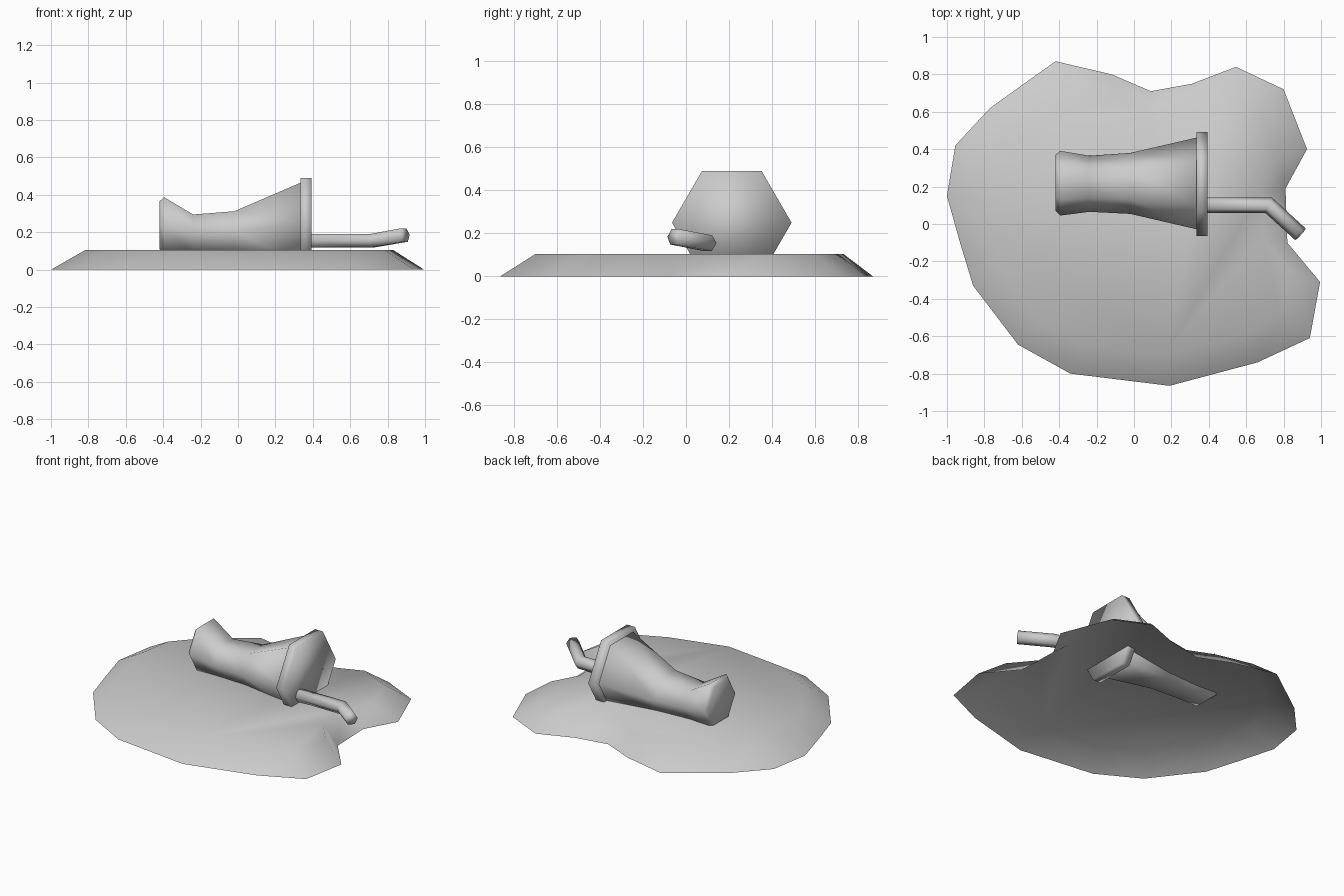
import bpy, bmesh
from math import cos, sin, pi
from mathutils import Vector

if "Cube" in bpy.data.objects:
    bpy.data.objects.remove(bpy.data.objects["Cube"])


def loft(name, rings, cap_start=True, cap_end=True):
    """Skin a list of equal-length rings into one smooth mesh."""
    bm = bmesh.new()
    loops = [[bm.verts.new(p) for p in ring] for ring in rings]
    n = len(loops[0])
    for a, b in zip(loops, loops[1:]):
        for i in range(n):
            j = (i + 1) % n
            bm.faces.new((a[i], a[j], b[j], b[i]))
    if cap_start:
        bm.faces.new(loops[0][::-1])
    if cap_end:
        bm.faces.new(loops[-1])
    for f in bm.faces:
        f.smooth = True
    if cap_start and cap_end:
        bmesh.ops.recalc_face_normals(bm, faces=bm.faces)
    mesh = bpy.data.meshes.new(name)
    bm.to_mesh(mesh)
    bm.free()
    obj = bpy.data.objects.new(name, mesh)
    bpy.context.collection.objects.link(obj)
    return obj


def hexagon(x, y, half_width, bottom, mid, top):
    """Hexagon across x with its points sideways and flats up and down."""
    w = half_width
    return [(x, y + w, mid), (x, y + w / 2, top), (x, y - w / 2, top),
            (x, y - w, mid), (x, y - w / 2, bottom), (x, y + w / 2, bottom)]


# Puddle: irregular outline with a sloped rim, open underneath
outline = [(-1.0, .15), (-.93, -.10), (-.86, -.33), (-.62, -.645), (-.34, -.80),
           (.19, -.865), (.66, -.74), (.94, -.61), (.995, -.31), (.82, -.10),
           (.81, .19), (.925, .40), (.80, .72), (.545, .84), (.31, .75),
           (.09, .71), (-.12, .80), (-.42, .87), (-.77, .62), (-.955, .42)]
cx, cy, s = .05, .08, .825
rim = [(x, y, 0) for x, y in outline]
surface = [(cx + (x - cx) * s, cy + (y - cy) * s, .105) for x, y in outline]
loft("puddle", [rim, surface], cap_start=False)

# Cup: crumpled hexagonal body lying on its side
loft("cup_body", [
    hexagon(-.42, .22, .150, .110, .24, .365),
    hexagon(-.395, .218, .173, .088, .235, .387),
    hexagon(-.24, .215, .150, .082, .20, .295),
    hexagon(-.02, .217, .163, .075, .20, .312),
    hexagon(.335, .217, .245, .042, .25, .465),
])

# Lid: wider hexagonal disc
loft("cup_lid", [hexagon(x, .213, .278, .01, .25, .49) for x in (.333, .392)])

# Straw: hexagonal tube with one bend
path = [Vector((.36, .10, .155)), Vector((.72, .10, .155)), Vector((.89, -.055, .185))]
d1, d2 = (path[1] - path[0]).normalized(), (path[2] - path[1]).normalized()
rings = []
for p, d in zip(path, (d1, (d1 + d2).normalized(), d2)):
    side = Vector((0, 0, 1)).cross(d).normalized()
    up = d.cross(side)
    stretch = 1 / d.dot(d2 if d != d1 else d1)
    rings.append([p + side * .042 * stretch * cos(k * pi / 3) + up * .042 * sin(k * pi / 3)
                  for k in range(6)])
loft("straw", rings)
